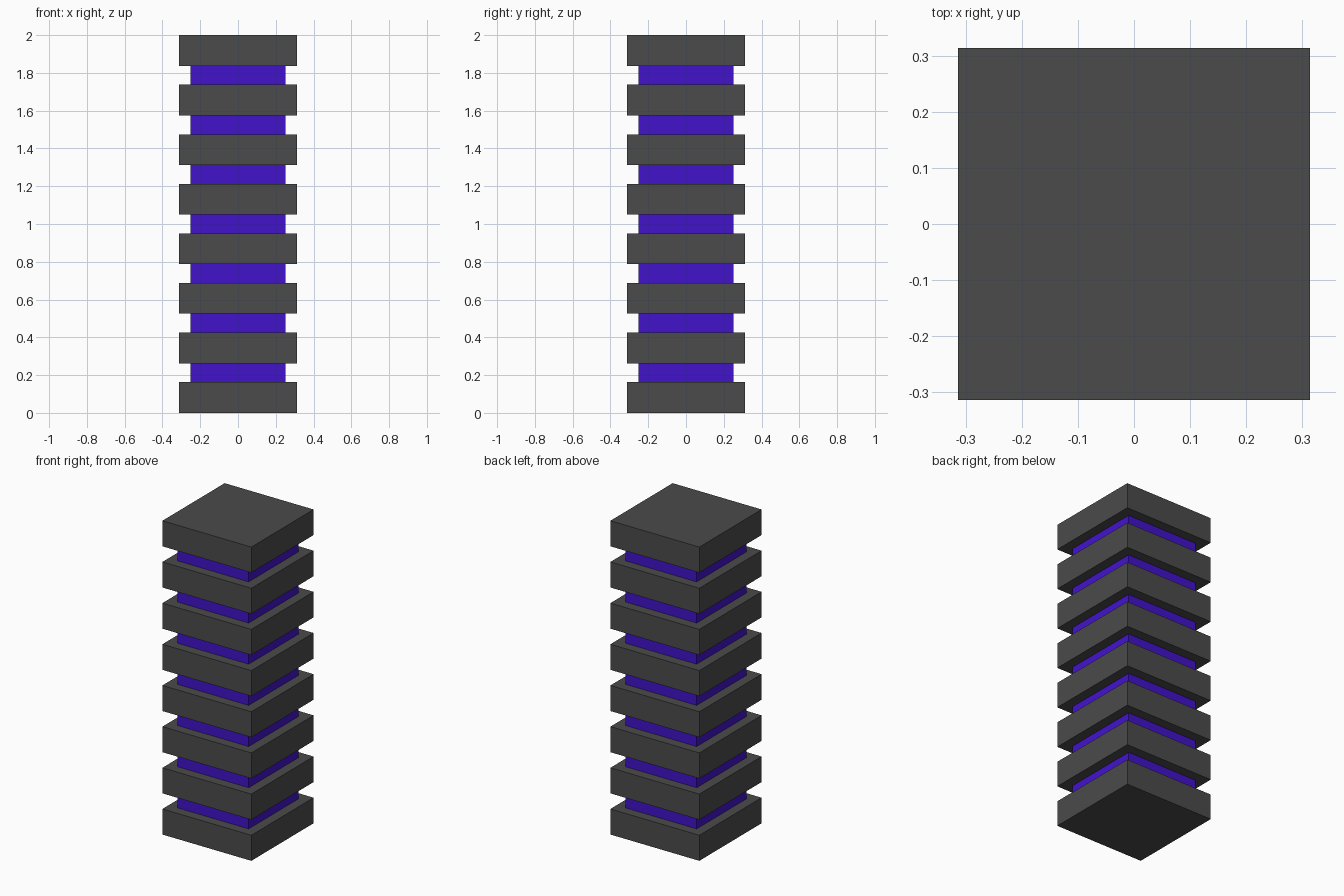
import bpy

if "Cube" in bpy.data.objects:
    bpy.data.objects.remove(bpy.data.objects["Cube"])

SLABS = 8
SLAB_W, SLAB_H = 0.627, 0.163
CORE_W = 0.502
PITCH = (2.0 - SLAB_H) / (SLABS - 1)


def material(name, color):
    mat = bpy.data.materials.new(name)
    mat.diffuse_color = color
    mat.use_nodes = True
    mat.node_tree.nodes["Principled BSDF"].inputs["Base Color"].default_value = mat.diffuse_color
    return mat


def box(name, width, z0, z1, mat):
    bpy.ops.mesh.primitive_cube_add(size=1, location=(0, 0, (z0 + z1) / 2))
    obj = bpy.context.object
    obj.name = name
    obj.scale = (width, width, z1 - z0)
    bpy.ops.object.transform_apply(location=False, rotation=False, scale=True)
    obj.data.materials.append(mat)
    return obj


dark_grey = material("dark_grey", (0.07, 0.07, 0.07, 1))
violet = material("violet", (0.055, 0.006, 0.6, 1))

# Stacked square slabs
for i in range(SLABS):
    box(f"slab_{i + 1}", SLAB_W, i * PITCH, i * PITCH + SLAB_H, dark_grey)

# Narrower violet spacer filling each gap between slabs
for i in range(SLABS - 1):
    box(f"spacer_{i + 1}", CORE_W, i * PITCH + SLAB_H, (i + 1) * PITCH, violet)
